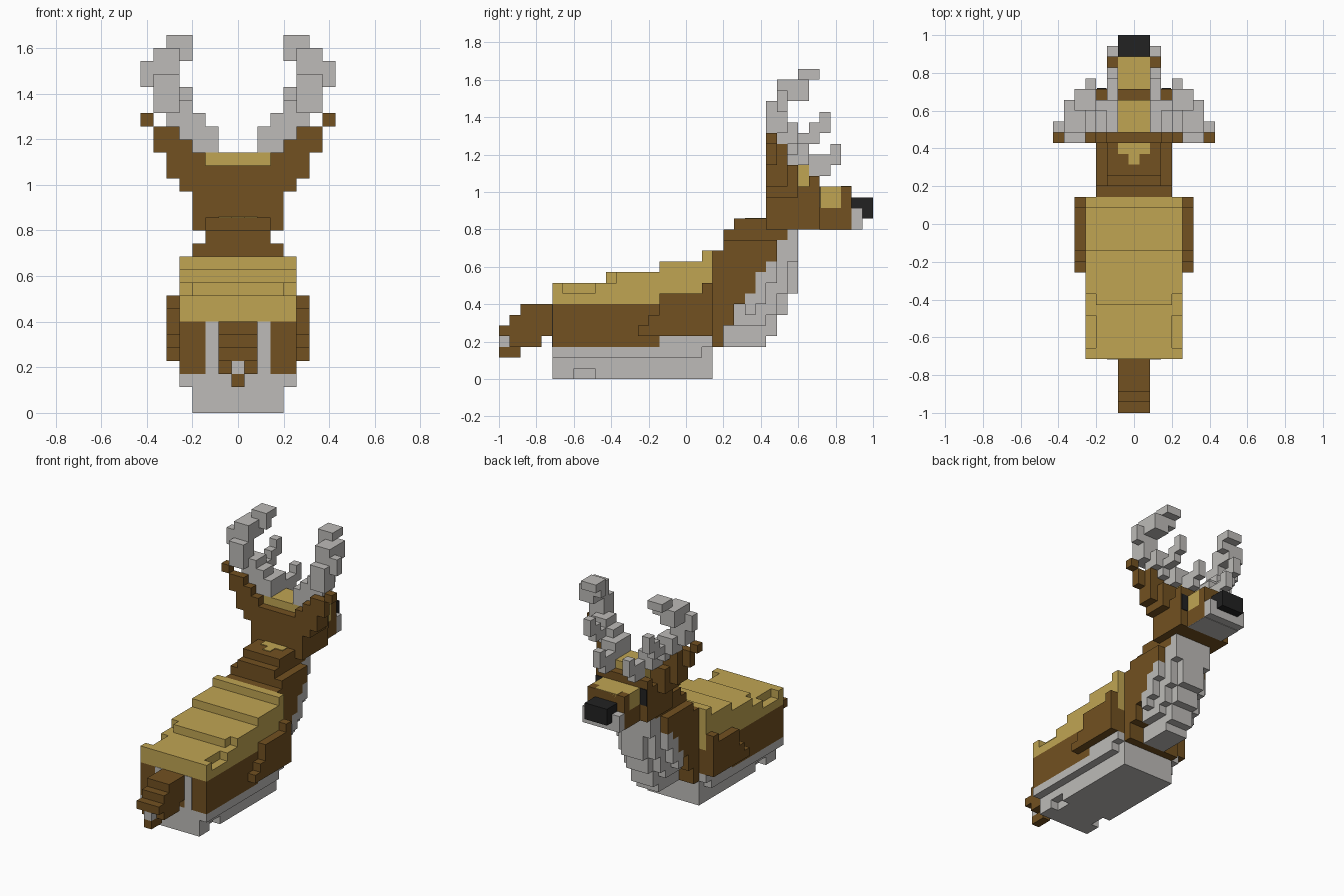
import bpy
import bmesh

if "Cube" in bpy.data.objects:
    bpy.data.objects.remove(bpy.data.objects["Cube"], do_unlink=True)

V = 2 / 35  # size of one block; y is counted in blocks from the tail tip


def material(name, rgb):
    m = bpy.data.materials.new(name)
    m.use_nodes = True
    m.diffuse_color = (*rgb, 1)
    bsdf = m.node_tree.nodes["Principled BSDF"]
    bsdf.inputs["Base Color"].default_value = (*rgb, 1)
    bsdf.inputs["Roughness"].default_value = 0.9
    return m


BROWN = material("brown_fur", (0.168, 0.082, 0.015))
TAN = material("tan_fur", (0.53, 0.376, 0.086))
GREY = material("light_grey", (0.51, 0.497, 0.479))
BLACK = material("black", (0.016, 0.016, 0.016))


def part(name, mat, boxes, mirror=False):
    """Blocks as (x0, x1, y0, y1, z0, z1) in block units."""
    bm = bmesh.new()
    for x0, x1, y0, y1, z0, z1 in boxes:
        verts = bmesh.ops.create_cube(bm, size=1)["verts"]
        for v in verts:
            v.co.x = (x1 if v.co.x > 0 else x0) * V
            v.co.y = (y1 if v.co.y > 0 else y0) * V - 1
            v.co.z = (z1 if v.co.z > 0 else z0) * V
    mesh = bpy.data.meshes.new(name)
    bm.to_mesh(mesh)
    bm.free()
    mesh.materials.append(mat)
    ob = bpy.data.objects.new(name, mesh)
    bpy.context.collection.objects.link(ob)
    if mirror:
        mod = ob.modifiers.new("mirror", "MIRROR")
        mod.use_mirror_merge = False
    return ob


def mid(w, *rest):
    """Block centred on x with half width w."""
    return (-w, w, *rest)


# Folded underside of the body, with small notches at the rear
part("belly", GREY, [
    mid(3.5, 5, 20, 1, 3), mid(3.5, 5, 7, 0, 1), mid(2.5, 7, 9, 0, 1),
    mid(3.5, 9, 20, 0, 1), mid(4.5, 5, 19, 2, 3), mid(4.5, 15, 20, 3, 4)])

# Flanks, and the haunches that bulge from them
part("flanks", BROWN, [mid(4.5, 5, 15, 3, 7), mid(4.5, 15, 20, 4, 7)])
part("haunch", BROWN, [
    (4.5, 5.5, 13, 14, 4, 5), (4.5, 5.5, 14, 15, 4, 6),
    (4.5, 5.5, 15, 19, 4, 8), (4.5, 5.5, 19, 20, 4, 9)], True)
part("rump_stripe", GREY, [(1.5, 2.5, 4.95, 5.1, 3, 7)], True)

# Stepped saddle along the back
part("back", TAN, [
    mid(4.5, 5, 20, 7, 8), mid(3.5, 5, 10, 8, 9), mid(4.5, 5, 6, 8, 9),
    mid(4.5, 9, 20, 8, 9), mid(3.5, 10, 11, 9, 10), mid(4.5, 11, 20, 9, 10),
    mid(4.5, 15, 20, 10, 11), mid(4.5, 19, 20, 11, 12)])

# Tail
part("tail", BROWN, [
    mid(1.5, 4, 5, 4, 7), mid(1.5, 2, 4, 3, 7), mid(1.5, 1, 2, 3, 6),
    mid(1.5, 0, 1, 4, 5), mid(0.5, 0, 2, 2, 3)])
part("tail_tip", GREY, [mid(0.5, 0, 1, 3, 4)])

# Neck columns: y, brown bottom, top, grey bottom, grey half width
columns = [(20, 3, 12, 3, 0), (21, 5, 14, 3, 2.5), (22, 7, 15, 3, 2.5),
           (23, 8, 15, 3, 2.5), (24, 10, 15, 3, 2.5), (25, 11, 14, 4, 2.5),
           (26, 13, 14, 6, 2.5), (27, 14, 14, 8, 1.5)]
neck, chest = [], []
for y, low, top, grey_low, w in columns:
    if low < 13:
        neck.append(mid(3.5, y, y + 1, low, min(top, 13)))
    if top > 13 and low < top:
        neck.append(mid(2.5, y, y + 1, max(low, 13), top))
    if w:
        split = min(grey_low + 2, low)
        chest.append(mid(1.5, y, y + 1, grey_low, split))
        if low > split:
            chest.append(mid(w, y, y + 1, split, low))
chest += [mid(2.5, 27, 28, 11, 14), (-3.5, 3.5, 24, 25, 7, 10),
          mid(3.5, 25, 26, 9, 11), mid(3.5, 23, 24, 6, 8)]
part("neck", BROWN, neck)
part("chest", GREY, chest)
part("nape_patch", TAN, [mid(1.5, 24, 25, 15, 15.08), mid(0.5, 23, 24, 15, 15.08)])

# Head and muzzle
part("head", BROWN, [
    mid(3.5, 25, 28, 14, 19), mid(3.5, 28, 30, 14, 18), mid(3.5, 29, 30, 18, 19),
    mid(2.5, 30, 33, 14, 16), mid(2.5, 32, 33, 16, 18)])
part("head_side", BROWN, [(2.5, 3.5, 25, 28, 19, 20)], True)
part("forehead", TAN, [mid(2.5, 26, 28, 19, 20), mid(2.5, 28, 29, 18, 20)])
part("muzzle_top", TAN, [mid(2.5, 30, 32, 16, 18), mid(1.5, 32, 33, 17, 18.05)])
part("chin", GREY, [
    mid(2.5, 33, 34, 14, 15), mid(2.5, 30, 33, 13.95, 14.05)])
part("lip", GREY, [(1.5, 2.5, 33, 34, 15, 16)], True)
part("nose", BLACK, [mid(1.5, 33, 35, 15, 17)])
part("eye", BLACK, [(2.55, 3.45, 29.9, 30.08, 16, 18)], True)

# Ears
part("ear", BROWN, [
    (3.5, 4.5, 25, 28, 17, 20), (3.5, 4.5, 25, 27, 20, 21),
    (4.5, 5.5, 25, 27, 18, 22), (5.5, 6.5, 25, 26, 20, 22),
    (6.5, 7.5, 25, 26, 22, 23)], True)

# Antlers with two forward prongs
part("antler", GREY, [
    (1.5, 3.5, 26, 29, 20, 22), (2.5, 3.5, 26, 28, 22, 23),
    (3.5, 5.5, 26, 28, 22, 24), (3.5, 4.5, 26, 28, 21, 22),
    (4.5, 6.5, 25, 27, 23, 26), (6.5, 7.5, 26, 27, 25, 27),
    (4.5, 6.5, 26, 29, 26, 28), (3.5, 4.5, 28, 29, 27, 28),
    (3.5, 5.5, 28, 30, 28, 29)], True)
part("antler_inner_prong", GREY, [
    (1.5, 2.5, 29, 31, 19, 21), (1.5, 2.5, 31, 32, 20, 22)], True)
part("antler_outer_prong", GREY, [
    (3.5, 4.5, 28, 30, 22, 23), (3.5, 4.5, 29, 31, 23, 24),
    (3.5, 4.5, 30, 31, 24, 25)], True)
